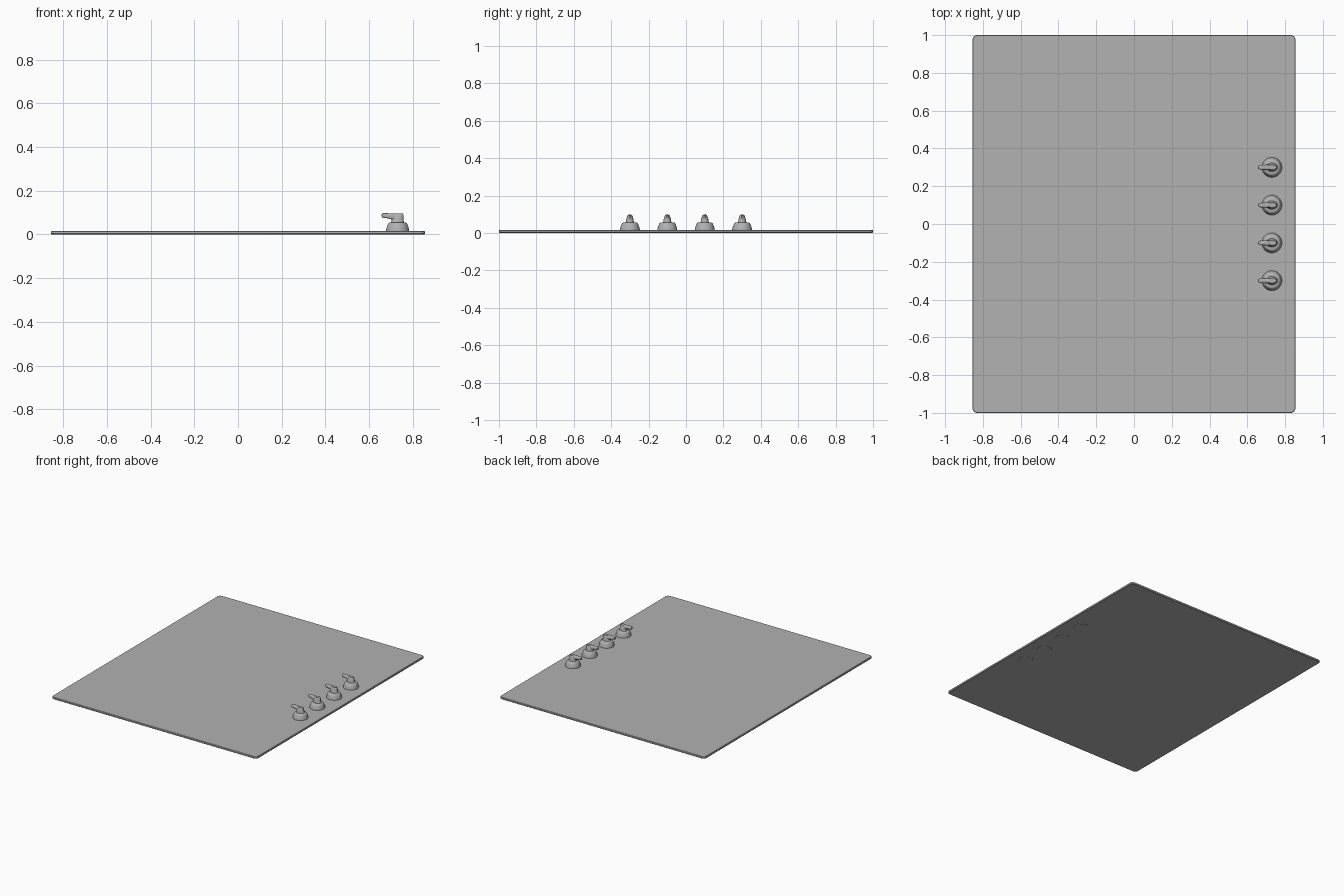
import bpy, bmesh
from math import sin, cos, pi, copysign

if "Cube" in bpy.data.objects:
    bpy.data.objects.remove(bpy.data.objects["Cube"])

# Mid-dark grey finish shared by every part
GREY = bpy.data.materials.new("dark_grey")
GREY.diffuse_color = (0.445, 0.445, 0.445, 1)
GREY.use_nodes = True
GREY.node_tree.nodes["Principled BSDF"].inputs["Base Color"].default_value = GREY.diffuse_color


def loft(name, rings):
    """Skin a list of equal-length point rings and cap both ends."""
    bm = bmesh.new()
    rows = [[bm.verts.new(p) for p in ring] for ring in rings]
    n = len(rows[0])
    for a, b in zip(rows, rows[1:]):
        for i in range(n):
            j = (i + 1) % n
            bm.faces.new((a[i], a[j], b[j], b[i]))
    bm.faces.new(rows[0])
    bm.faces.new(rows[-1])
    bmesh.ops.recalc_face_normals(bm, faces=bm.faces)
    me = bpy.data.meshes.new(name)
    bm.to_mesh(me)
    bm.free()
    me.materials.append(GREY)
    ob = bpy.data.objects.new(name, me)
    bpy.context.collection.objects.link(ob)
    bpy.ops.object.select_all(action='DESELECT')
    ob.select_set(True)
    bpy.context.view_layer.objects.active = ob
    bpy.ops.object.shade_smooth_by_angle(angle=0.6)
    return ob


def ellipse(cx, cy, rx, ry, z, n=40):
    return [(cx + rx * cos(2 * pi * i / n), cy + ry * sin(2 * pi * i / n), z) for i in range(n)]


def rounded_rect(hx, hy, r, z, seg=6):
    pts = []
    for k, (sx, sy) in enumerate(((1, 1), (-1, 1), (-1, -1), (1, -1))):
        for i in range(seg + 1):
            a = pi / 2 * (k + i / seg)
            pts.append((sx * (hx - r) + r * cos(a), sy * (hy - r) + r * sin(a), z))
    return pts


def section(x, cy, hw, z0, z1, n=24):
    """Soft-cornered upright cross-section of the lever."""
    soft = lambda v: copysign(abs(v) ** 0.6, v)
    return [(x, cy + hw * soft(cos(2 * pi * i / n)),
             (z0 + z1) / 2 + (z1 - z0) / 2 * soft(sin(2 * pi * i / n))) for i in range(n)]


# Glass plate with rounded corners and a fine edge chamfer
loft("glass_plate", [rounded_rect(0.852, 0.997, 0.022, 0.001),
                     rounded_rect(0.855, 1.0, 0.025, 0.004),
                     rounded_rect(0.855, 1.0, 0.025, 0.014),
                     rounded_rect(0.852, 0.997, 0.022, 0.017)])

KX = 0.73
BASE = [(0.053, 0), (0.053, 0.019), (0.052, 0.025), (0.048, 0.038),
        (0.044, 0.048), (0.041, 0.053), (0.036, 0.0555), (0.028, 0.056)]
STEM = [(0.031, 0.023, 0.054), (0.028, 0.021, 0.062), (0.027, 0.019, 0.075),
        (0.026, 0.015, 0.088), (0.024, 0.012, 0.095)]
LEVER = [(0.657, 0.004, 0.083, 0.093), (0.659, 0.008, 0.079, 0.096),
         (0.668, 0.012, 0.076, 0.098), (0.690, 0.013, 0.073, 0.097),
         (0.705, 0.014, 0.068, 0.096), (0.730, 0.014, 0.066, 0.095),
         (0.750, 0.010, 0.068, 0.095), (0.757, 0.004, 0.074, 0.091)]

# Row of four knobs: domed skirt (passing through the plate), tapered grip, lever
for k, y in enumerate((-0.3, -0.1, 0.1, 0.3), 1):
    loft(f"knob_base_{k}", [ellipse(KX, y, r, r, z) for r, z in BASE])
    loft(f"knob_stem_{k}", [ellipse(KX, y, rx, ry, z) for rx, ry, z in STEM])
    loft(f"knob_lever_{k}", [section(x, y, w, a, b) for x, w, a, b in LEVER])
